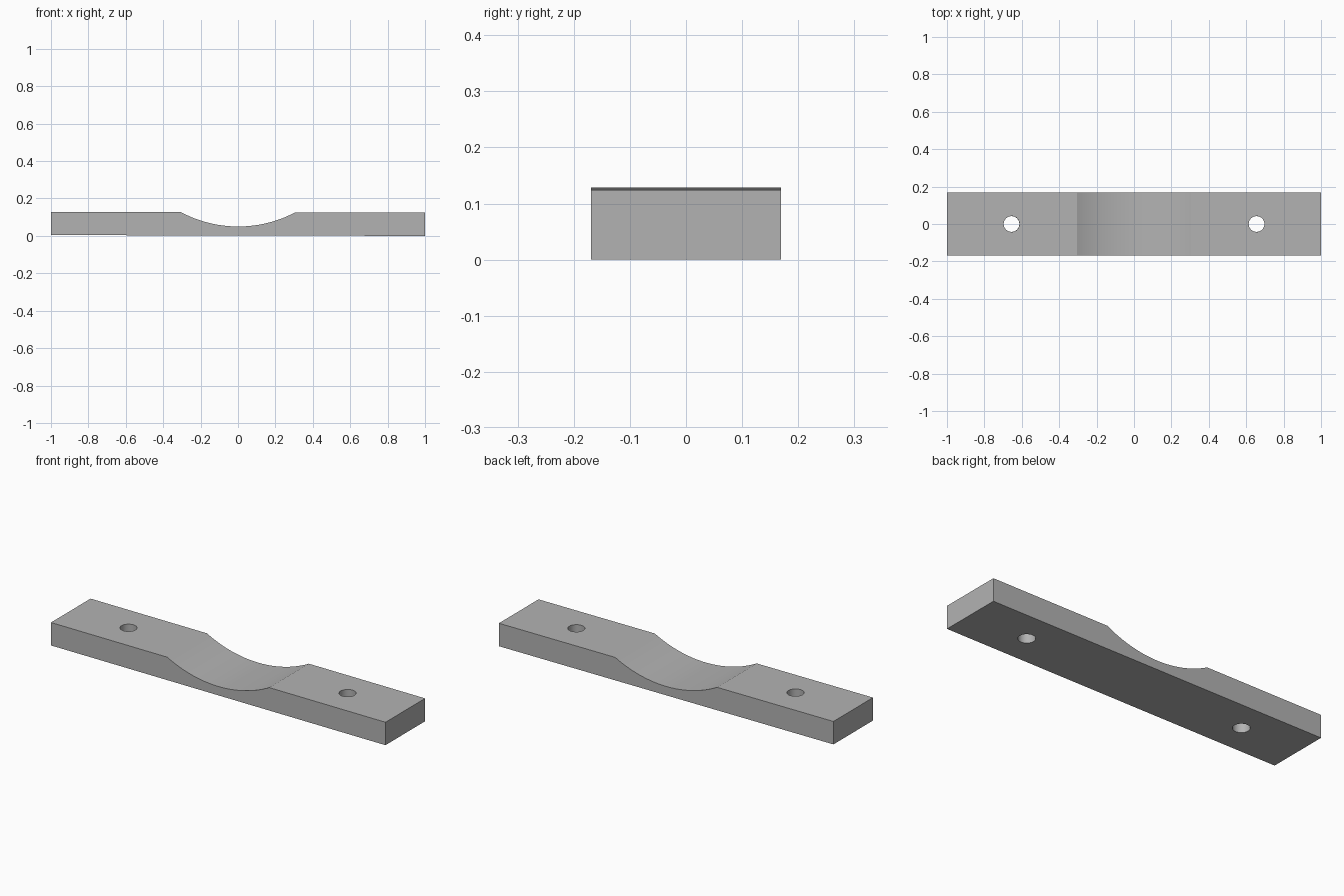
import bpy, bmesh, math

cube = bpy.data.objects.get("Cube")
if cube:
    bpy.data.objects.remove(cube, do_unlink=True)

LENGTH, WIDTH, THICK = 2.0, 0.338, 0.124
SADDLE_R, SADDLE_LOW = 0.65, 0.048
HOLE_X, HOLE_R = 0.655, 0.042
TILT = 0.0021

grey = bpy.data.materials.new("grey")
grey.use_nodes = True
colour = (0.45, 0.45, 0.45, 1)
grey.diffuse_color = colour
grey.node_tree.nodes["Principled BSDF"].inputs["Base Color"].default_value = colour

# Side profile: a flat bar with a shallow circular saddle in its top
centre_z = SADDLE_LOW + SADDLE_R
half_angle = math.acos((centre_z - THICK) / SADDLE_R)
steps = 40
profile = [(-LENGTH / 2, 0), (LENGTH / 2, 0), (LENGTH / 2, THICK)]
for i in range(steps + 1):
    a = half_angle * (1 - 2 * i / steps)
    profile.append((SADDLE_R * math.sin(a), centre_z - SADDLE_R * math.cos(a)))
profile.append((-LENGTH / 2, THICK))

# Extrude the profile across the width
bm = bmesh.new()
face = bm.faces.new([bm.verts.new((x, -WIDTH / 2, z)) for x, z in profile])
result = bmesh.ops.extrude_face_region(bm, geom=[face])
moved = [v for v in result["geom"] if isinstance(v, bmesh.types.BMVert)]
bmesh.ops.translate(bm, verts=moved, vec=(0, WIDTH, 0))
bmesh.ops.recalc_face_normals(bm, faces=bm.faces)
mesh = bpy.data.meshes.new("saddle_bar")
bm.to_mesh(mesh)
bm.free()
bar = bpy.data.objects.new("saddle_bar", mesh)
bpy.context.collection.objects.link(bar)
mesh.materials.append(grey)

# Bolt holes through both ends
for side in (-1, 1):
    bpy.ops.mesh.primitive_cylinder_add(vertices=48, radius=HOLE_R, depth=1,
                                        location=(side * HOLE_X, 0, 0))
    cutter = bpy.context.object
    cutter.name = "hole_cutter"
    cutter.hide_render = True
    cutter.data.materials.append(grey)
    cut = bar.modifiers.new("bolt_hole", "BOOLEAN")
    cut.operation = "DIFFERENCE"
    cut.solver = "EXACT"
    cut.object = cutter
    bpy.context.view_layer.objects.active = bar
    bpy.ops.object.modifier_apply(modifier=cut.name)
    bpy.data.objects.remove(cutter, do_unlink=True)

# Smooth curved walls, crisp edges, and the bar's very slight lean
bpy.ops.object.select_all(action="DESELECT")
bar.select_set(True)
bpy.context.view_layer.objects.active = bar
bpy.ops.object.shade_smooth_by_angle(angle=math.radians(20))
bar.rotation_euler.y = TILT
bar.location.z = TILT * LENGTH / 2
